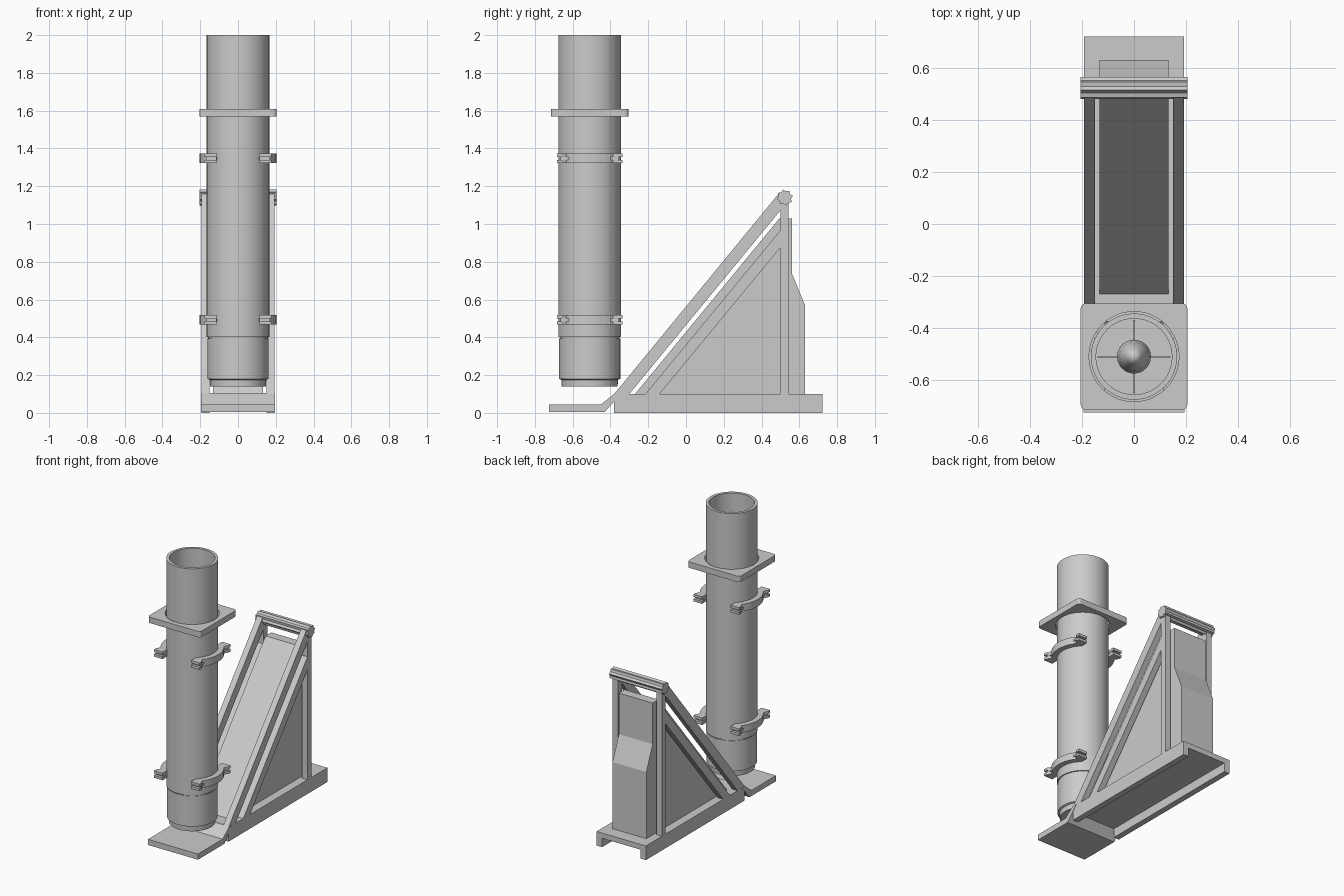
import bpy, bmesh
from math import sin, cos, pi, radians

if "Cube" in bpy.data.objects:
    bpy.data.objects.remove(bpy.data.objects["Cube"])

TY = -0.51  # y of the tube axis


def finish(name, bm, smooth=False):
    bmesh.ops.recalc_face_normals(bm, faces=bm.faces)
    me = bpy.data.meshes.new(name)
    bm.to_mesh(me)
    bm.free()
    ob = bpy.data.objects.new(name, me)
    bpy.context.collection.objects.link(ob)
    if smooth:
        bpy.ops.object.select_all(action='DESELECT')
        bpy.context.view_layer.objects.active = ob
        ob.select_set(True)
        bpy.ops.object.shade_smooth_by_angle(angle=radians(30))
    return ob


def prism(name, pts, axis, lo, hi):
    """Extrude a profile: (y, z) points along x, or (x, y) points along z."""
    bm = bmesh.new()
    place = (lambda p: (lo, p[0], p[1])) if axis == 'x' else (lambda p: (p[0], p[1], lo))
    face = bm.faces.new([bm.verts.new(place(p)) for p in pts])
    out = bmesh.ops.extrude_face_region(bm, geom=[face])
    verts = [g for g in out['geom'] if isinstance(g, bmesh.types.BMVert)]
    d = hi - lo
    bmesh.ops.translate(bm, verts=verts, vec=(d, 0, 0) if axis == 'x' else (0, 0, d))
    return finish(name, bm)


def box(name, x0, x1, y0, y1, z0, z1):
    return prism(name, [(x0, y0), (x1, y0), (x1, y1), (x0, y1)], 'z', z0, z1)


def lathe(name, profile, steps=48):
    """Spin (radius, z) points round the tube axis."""
    bm = bmesh.new()
    vs = [bm.verts.new((r, TY, z)) for r, z in profile]
    es = [bm.edges.new(e) for e in zip(vs, vs[1:])]
    bmesh.ops.spin(bm, geom=vs + es, cent=(0, TY, 0), axis=(0, 0, 1),
                   angle=2 * pi, steps=steps)
    bmesh.ops.remove_doubles(bm, verts=bm.verts, dist=1e-5)
    return finish(name, bm, True)


def circle(r, n):
    return [(r * cos(2 * pi * i / n), TY + r * sin(2 * pi * i / n)) for i in range(n)]


# launch tube with stepped lower end and closed floor
lathe("tube", [(0, 0.14), (0.148, 0.14), (0.150, 0.175), (0.162, 0.18), (0.162, 0.395),
               (0.158, 0.395), (0.158, 0.402), (0.166, 0.402), (0.166, 2.0),
               (0.146, 2.0), (0.146, 0.2), (0, 0.2)])

# pointed body and four fins inside the tube
lathe("inner_body", [(0, 0.2), (0.065, 0.2), (0.065, 1.75), (0.055, 1.83),
                     (0.03, 1.91), (0, 1.945)], 32)
box("fin_pair_x", -0.14, 0.14, TY - 0.003, TY + 0.003, 0.2, 0.55)
box("fin_pair_y", -0.003, 0.003, TY - 0.14, TY + 0.14, 0.2, 0.55)

# square collar plate with rounded corners and a round hole
corners = []
for k, (sx, sy) in enumerate([(1, 1), (-1, 1), (-1, -1), (1, -1)]):
    for j in range(5):
        a = pi / 2 * (k + j / 4)
        corners.append((sx * 0.185 + 0.02 * cos(a), TY + sy * 0.185 + 0.02 * sin(a)))
plate = prism("collar_plate", corners, 'z', 1.568, 1.61)
cutter = prism("collar_hole_cutter", circle(0.173, 48), 'z', 1.5, 1.7)
cutter.hide_render = True
cutter.hide_set(True)
cut = plate.modifiers.new("hole", 'BOOLEAN')
cut.operation = 'DIFFERENCE'
cut.object = cutter

# side clamps hugging the tube, with forked ends
for level, z in (("lower", 0.467), ("upper", 1.322)):
    for side, s in (("right", 1), ("left", -1)):
        inner = [(0.166 * cos(radians(a)), 0.166 * sin(radians(a))) for a in range(-48, 49, 8)]
        outer = [(0.203 * cos(radians(a)), 0.203 * sin(radians(a))) for a in range(48, -49, -8)]
        prism(f"clamp_{level}_{side}", [(s * x, TY + y) for x, y in inner + outer],
              'z', z, z + 0.05)
        for end, e in (("back", 1), ("front", -1)):
            tab = [(0.111, 0.124), (0.16, 0.12), (0.178, 0.15), (0.178, 0.173), (0.111, 0.173)]
            pts = [(s * x, TY + e * y) for x, y in tab]
            prism(f"clamp_prong_low_{level}_{side}_{end}", pts, 'z', z, z + 0.018)
            prism(f"clamp_prong_high_{level}_{side}_{end}", pts, 'z', z + 0.032, z + 0.05)
            box(f"clamp_web_{level}_{side}_{end}", s * 0.115, s * 0.17,
                TY + e * 0.11, TY + e * 0.155, z + 0.018, z + 0.032)

# bent front plate
prism("front_plate", [(-0.725, 0.005), (-0.43, 0.005), (-0.345, 0.1), (-0.375, 0.105),
                      (-0.45, 0.045), (-0.725, 0.045)], 'x', -0.195, 0.195)

# base deck on two rails
box("base_deck", -0.192, 0.192, -0.38, 0.722, 0.063, 0.1)

# central housing with sloped front and stepped back
prism("housing", [(-0.27, 0.1), (0.63, 0.1), (0.63, 0.57), (0.56, 0.74),
                  (0.56, 1.03), (0.495, 1.03)], 'x', -0.132, 0.132)

# side frames: rail, long diagonal, short diagonal, upright
for side, s in (("right", 1), ("left", -1)):
    a, b = s * 0.15, s * 0.192
    box(f"base_rail_{side}", a, b, -0.38, 0.722, 0.0, 0.063)
    prism(f"long_diagonal_{side}", [(-0.38, 0.1), (-0.30, 0.1), (0.535, 1.115),
                                    (0.49, 1.16)], 'x', a, b)
    prism(f"short_diagonal_{side}", [(-0.215, 0.1), (-0.14, 0.1), (0.5, 0.875),
                                     (0.5, 0.967)], 'x', a, b)
    box(f"upright_{side}", a, b, 0.5, 0.543, 0.1, 1.12)

# ribbed top bar with a toothed section
teeth = []
for i in range(16):
    r, t = (0.043, 0.034)[i % 2], pi * (i + 0.5) / 8
    teeth.append((0.523 + r * cos(t), 1.14 + r * sin(t)))
prism("top_bar", teeth, 'x', -0.205, 0.205)
